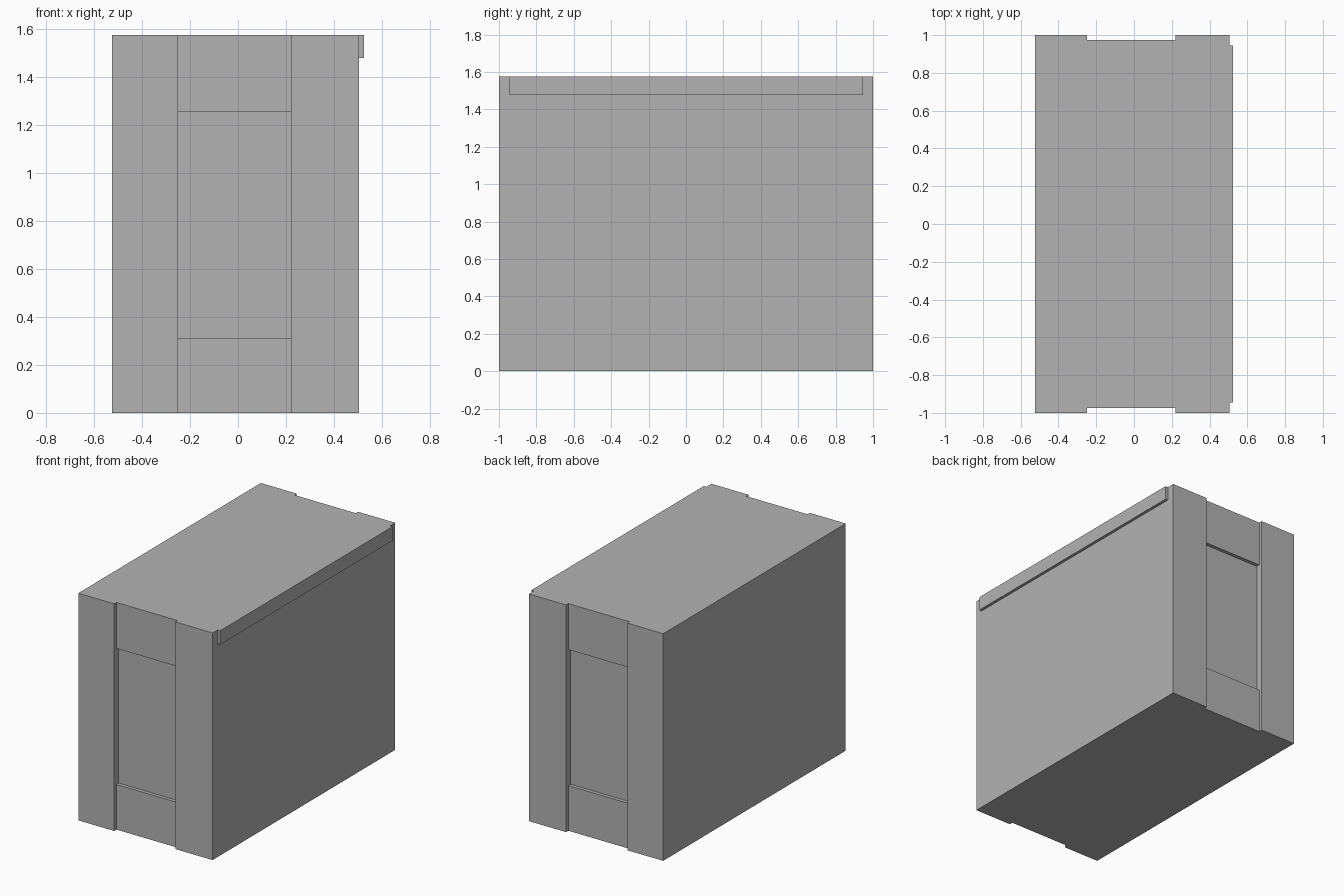
import bpy, bmesh
from mathutils import Vector

if "Cube" in bpy.data.objects:
    bpy.data.objects.remove(bpy.data.objects["Cube"])

H = 1.575                 # overall height
X0, X1 = -0.525, 0.505    # body width
N0, N1 = -0.25, 0.22      # recess between the stiles
RAIL_Y, PANEL_Y = 0.975, 0.95
Z0, Z1 = 0.313, 1.256     # panel between lower and upper rails

grey = bpy.data.materials.new("plain grey")
grey.diffuse_color = (0.45, 0.45, 0.45, 1)
grey.use_nodes = True
grey.node_tree.nodes["Principled BSDF"].inputs["Base Color"].default_value = grey.diffuse_color


def make_object(name, bm):
    bmesh.ops.recalc_face_normals(bm, faces=bm.faces[:])
    mesh = bpy.data.meshes.new(name)
    bm.to_mesh(mesh)
    bm.free()
    mesh.materials.append(grey)
    obj = bpy.data.objects.new(name, mesh)
    bpy.context.collection.objects.link(obj)
    return obj


# Cabinet body: plan outline with a shallow notch at each end, extruded upward
front = [(X0, -1), (N0, -1), (N0, -RAIL_Y), (N1, -RAIL_Y), (N1, -1), (X1, -1)]
outline = front + [(x, -y) for x, y in reversed(front)]
bm = bmesh.new()
base = bm.faces.new([bm.verts.new((x, y, 0)) for x, y in outline])
ext = bmesh.ops.extrude_face_region(bm, geom=[base], use_keep_orig=True)
bmesh.ops.translate(bm, vec=(0, 0, H),
                    verts=[g for g in ext["geom"] if isinstance(g, bmesh.types.BMVert)])
bmesh.ops.recalc_face_normals(bm, faces=bm.faces[:])

# Split at the rails and sink the panel between them, at both ends
for z in (Z0, Z1):
    bmesh.ops.bisect_plane(bm, geom=bm.verts[:] + bm.edges[:] + bm.faces[:],
                           plane_co=(0, 0, z), plane_no=(0, 0, 1))
panels = []
for f in bm.faces:
    c = f.calc_center_median()
    if abs(abs(c.y) - RAIL_Y) < 0.001 and abs(f.normal.y) > 0.9 and Z0 < c.z < Z1:
        panels.append(f)
for f in bmesh.ops.extrude_discrete_faces(bm, faces=panels)["faces"]:
    side = 1 if f.calc_center_median().y > 0 else -1
    bmesh.ops.translate(bm, verts=f.verts[:], vec=(0, side * (PANEL_Y - RAIL_Y), 0))
bmesh.ops.dissolve_limit(bm, angle_limit=0.01, verts=bm.verts[:], edges=bm.edges[:])
make_object("cabinet_body", bm)

# Thin lip along the top of the right side
bm = bmesh.new()
bmesh.ops.create_cube(bm, size=1)
bmesh.ops.scale(bm, vec=(0.02, 1.89, 0.097), verts=bm.verts[:])
bmesh.ops.translate(bm, vec=Vector((X1 + 0.01, 0, H - 0.0485)), verts=bm.verts[:])
make_object("top_lip", bm)
